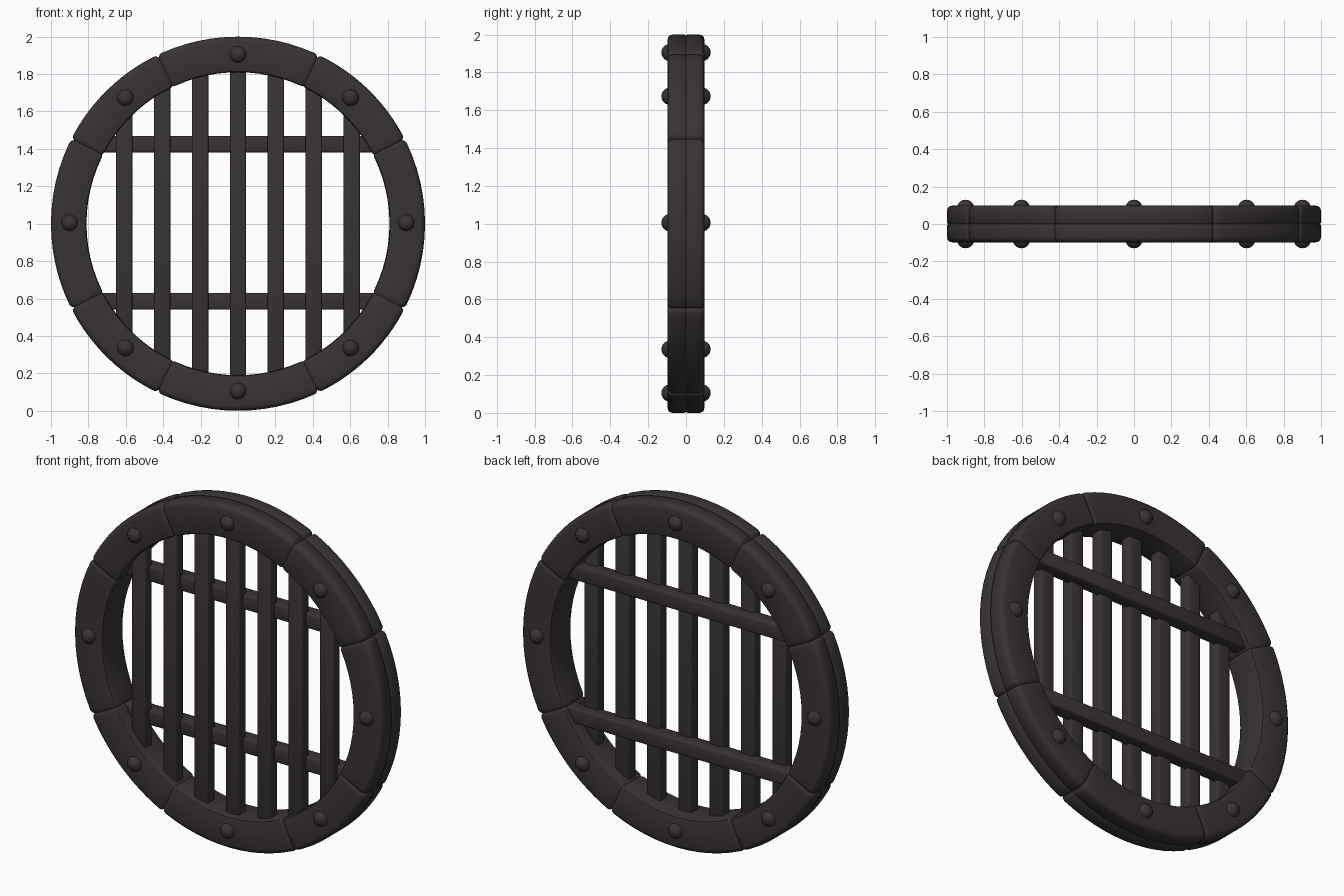
import bpy, bmesh, math
from mathutils import Vector

if "Cube" in bpy.data.objects:
    bpy.data.objects.remove(bpy.data.objects["Cube"])

CZ = 1.0            # height of the ring centre
R_OUT, R_IN, HALF = 1.0, 0.81, 0.098

iron = bpy.data.materials.new("dark iron")
iron.diffuse_color = (0.041, 0.034, 0.033, 1)
iron.use_nodes = True
iron.node_tree.nodes["Principled BSDF"].inputs["Base Color"].default_value = iron.diffuse_color


def finish(bm, name, angle=35):
    bmesh.ops.recalc_face_normals(bm, faces=bm.faces)
    me = bpy.data.meshes.new(name)
    bm.to_mesh(me)
    bm.free()
    ob = bpy.data.objects.new(name, me)
    bpy.context.collection.objects.link(ob)
    me.materials.append(iron)
    bpy.ops.object.select_all(action='DESELECT')
    ob.select_set(True)
    bpy.context.view_layer.objects.active = ob
    bpy.ops.object.shade_smooth_by_angle(angle=math.radians(angle))
    return ob


# Ring cross-section (radius, y): rounded rectangle with a fine groove round the rim
def ring_section(inset):
    o, i, h, b = R_OUT - inset, R_IN + inset * 0.3, HALF - inset * 0.4, 0.028
    half = [(o - 0.006, 0.0), (o, 0.008), (o, h - b)]
    half += [(o - b + b * math.cos(t), h - b + b * math.sin(t))
             for t in (math.radians(30), math.radians(60), math.radians(90))]
    c = 0.015
    half += [(i + c, h), (i + c * 0.3, h - c * 0.3), (i, h - c)]
    return half + [(r, -y) for r, y in reversed(half[1:])]


# Ring: eight cast sections, the seams are shallow notches in one swept band
stations = []
seams = [27, 64.5, 115.5, 153, 207, 244.5, 295.5, 333]
for k, a in enumerate(seams):
    b = seams[(k + 1) % 8] + (360 if k == 7 else 0)
    stations += [(a, 0.016), (a + 0.6, 0.004)]
    n = 12
    for j in range(n + 1):
        stations.append((a + 1.3 + (b - a - 2.6) * j / n, 0.0))
    stations.append((b - 0.6, 0.004))

bm = bmesh.new()
loops = []
for a, inset in stations:
    t = math.radians(a)
    loops.append([bm.verts.new((r * math.cos(t), y, CZ + r * math.sin(t)))
                  for r, y in ring_section(inset)])
for k, l0 in enumerate(loops):
    l1 = loops[(k + 1) % len(loops)]
    for j in range(len(l0)):
        m = (j + 1) % len(l0)
        bm.faces.new((l0[j], l0[m], l1[m], l1[j]))
finish(bm, "ring_frame", 40)


# Bars: softly bevelled boxes whose ends run into the ring
def bar(name, lo, hi):
    bm = bmesh.new()
    bmesh.ops.create_cube(bm, size=1)
    lo, hi = Vector(lo), Vector(hi)
    for v in bm.verts:
        v.co = Vector([(lo[i] + hi[i]) / 2 + v.co[i] * (hi[i] - lo[i]) for i in range(3)])
    bmesh.ops.bevel(bm, geom=bm.edges[:], offset=0.01, segments=2, profile=0.5, affect='EDGES')
    finish(bm, name, 50)


W = 0.044
for k in range(-3, 4):
    x = k * 0.203
    h = math.sqrt(0.86 ** 2 - x * x)
    bar(f"upright_bar_{k + 4}", (x - W, -0.055, CZ - h), (x + W, 0.015, CZ + h))

for name, z in (("lower_cross_bar", 0.585), ("upper_cross_bar", 1.425)):
    h = math.sqrt(0.85 ** 2 - (z - CZ) ** 2)
    bar(name, (-h, -0.015, z - W), (h, 0.07, z + W))

# Rivets: domes on both faces of the ring
for k, a in enumerate((0, 48, 90, 132, 180, 228, 270, 312)):
    t = math.radians(a)
    for side, s in (("front", -1), ("back", 1)):
        bm = bmesh.new()
        bmesh.ops.create_uvsphere(bm, u_segments=20, v_segments=12, radius=0.046)
        bmesh.ops.translate(bm, verts=bm.verts,
                            vec=(0.9 * math.cos(t), s * 0.084, CZ + 0.005 + 0.9 * math.sin(t)))
        finish(bm, f"{side}_rivet_{k + 1}", 60)
